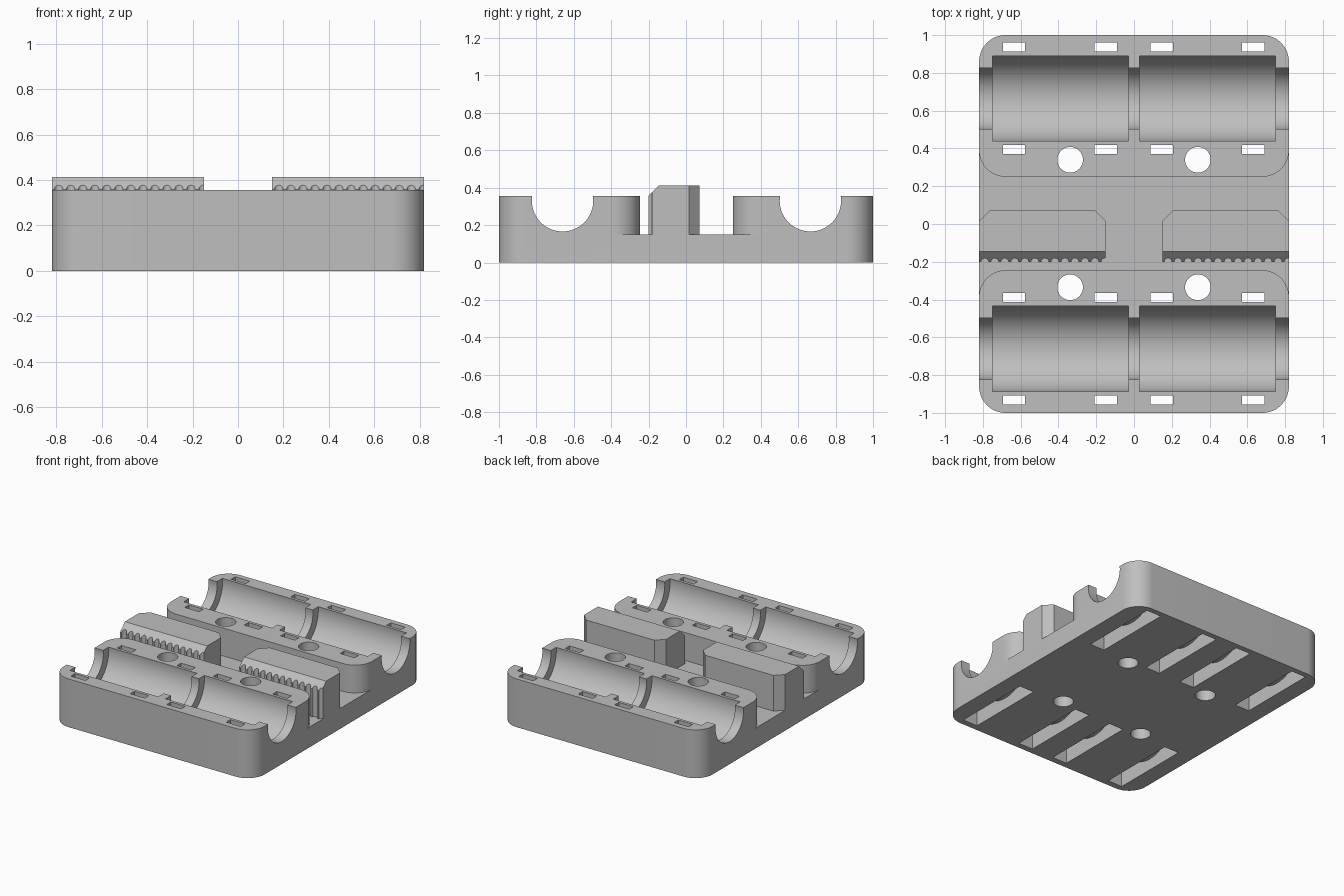
import bpy
import bmesh
from math import cos, sin, pi

cube = bpy.data.objects.get("Cube")
if cube:
    bpy.data.objects.remove(cube, do_unlink=True)

WIDTH, LENGTH = 0.82, 1.0        # half sizes of the plate
FLOOR, TOP = 0.15, 0.355         # channel floor and bank top
CORNER = 0.14
AXIS_Z = 0.33                    # height of the bearing axes
CHANNEL = (-0.245, 0.25)         # channel edges in y

grey = bpy.data.materials.new("plain grey")
grey.use_nodes = True
grey.diffuse_color = (0.52, 0.52, 0.52, 1)
grey.node_tree.nodes["Principled BSDF"].inputs["Base Color"].default_value = (0.52, 0.52, 0.52, 1)


def arc(cx, cy, r, start, end, steps=16):
    """Points along an arc, angles in half turns."""
    angles = [pi * (start + (end - start) * i / steps) for i in range(steps + 1)]
    return [(cx + r * cos(a), cy + r * sin(a)) for a in angles]


def circle(cx, cy, r, steps=72):
    return arc(cx, cy, r, 0, 2, steps)[:-1]


def prism(name, points, low, high, axis="z"):
    """Extrude a flat profile along z (x, y points) or along x (y, z points)."""
    bm = bmesh.new()
    place = (lambda p: (p[0], p[1], low)) if axis == "z" else (lambda p: (low, p[0], p[1]))
    face = bm.faces.new([bm.verts.new(place(p)) for p in points])
    new = bmesh.ops.extrude_face_region(bm, geom=[face])["geom"]
    d = high - low
    bmesh.ops.translate(bm, vec=(0, 0, d) if axis == "z" else (d, 0, 0),
                        verts=[v for v in new if isinstance(v, bmesh.types.BMVert)])
    bmesh.ops.recalc_face_normals(bm, faces=bm.faces)
    mesh = bpy.data.meshes.new(name)
    bm.to_mesh(mesh)
    bm.free()
    mesh.materials.append(grey)
    obj = bpy.data.objects.new(name, mesh)
    bpy.context.scene.collection.objects.link(obj)
    return obj


def carve(obj, cutters):
    """Subtract the cutters, keep the result and remove the helpers."""
    for cutter in cutters:
        cutter.hide_render = True
        mod = obj.modifiers.new("cut", "BOOLEAN")
        mod.operation, mod.solver, mod.object = "DIFFERENCE", "EXACT", cutter
    graph = bpy.context.evaluated_depsgraph_get()
    result = bpy.data.meshes.new_from_object(obj.evaluated_get(graph))
    obj.modifiers.clear()
    obj.data = result
    obj.data.materials.clear()
    obj.data.materials.append(grey)
    for cutter in cutters:
        bpy.data.objects.remove(cutter, do_unlink=True)
    bpy.ops.object.select_all(action="DESELECT")
    obj.select_set(True)
    bpy.context.view_layer.objects.active = obj
    bpy.ops.object.shade_smooth_by_angle()


# Carriage plate with rounded corners
cx, cy = WIDTH - CORNER, LENGTH - CORNER
outline = (arc(cx, cy, CORNER, 0, 0.5) + arc(-cx, cy, CORNER, 0.5, 1)
           + arc(-cx, -cy, CORNER, 1, 1.5) + arc(cx, -cy, CORNER, 1.5, 2))
plate = prism("carriage_plate", outline, 0, TOP)

# Channel across the middle, flaring out around the rounded bank corners
back, front = CHANNEL[1] + CORNER, CHANNEL[0] - CORNER
flare = ([(0.95, front), (0.95, back)] + arc(cx, back, CORNER, 0, -0.5)
         + arc(-cx, back, CORNER, -0.5, -1) + [(-0.95, back), (-0.95, front)]
         + arc(-cx, front, CORNER, 1, 0.5) + arc(cx, front, CORNER, 0.5, 0))
cutters = [prism("channel_cutter", flare, FLOOR, 0.6)]

for y in (-0.66, 0.665):
    # Narrow rod trough and the two wide bearing pockets
    cutters.append(prism("rod_cutter", circle(y, AXIS_Z, 0.164), -1, 1, "x"))
    for x in (-0.75, 0.03):
        cutters.append(prism("pocket_cutter", circle(y, AXIS_Z, 0.227), x, x + 0.72, "x"))
    # Strap slots wrapping under each pocket and open at the bottom
    inner, outer = 0.247, 0.295
    strap = ([(y - outer, -0.1), (y - outer, 0.5), (y - inner, 0.5)]
             + arc(y, AXIS_Z, inner, 1, 2, 32)
             + [(y + inner, 0.5), (y + outer, 0.5), (y + outer, -0.1)])
    for x in (-0.635, -0.15, 0.147, 0.632):
        cutters.append(prism("strap_cutter", strap, x - 0.059, x + 0.059, "x"))

# Screw holes through the banks
for x in (-0.338, 0.338):
    for y in (-0.335, 0.34):
        cutters.append(prism("hole_cutter", circle(x, y, 0.068, 48), -0.1, 0.6))
carve(plate, cutters)

# Toothed belt clamps standing in the channel
for name, x0 in (("right_belt_clamp", -WIDTH), ("left_belt_clamp", 0.15)):
    x1, bevel = x0 + 0.67, 0.057
    plan = [(x0, -0.2), (x1, -0.2), (x1, 0.073 - bevel), (x1 - bevel, 0.073),
            (x0 + bevel, 0.073), (x0, 0.073 - bevel)]
    clamp = prism(name, plan, FLOOR, 0.413)
    wedge = [(-0.25, 0.308), (-0.1, 0.458), (-0.25, 0.458)]
    cuts = [prism("wedge_cutter", wedge, -1, 1, "x")]
    for i in range(13):
        groove = circle(x0 + 0.03 + 0.053 * i, -0.2, 0.019, 20)
        cuts.append(prism("groove_cutter", groove, 0.1, 0.5))
    carve(clamp, cuts)
